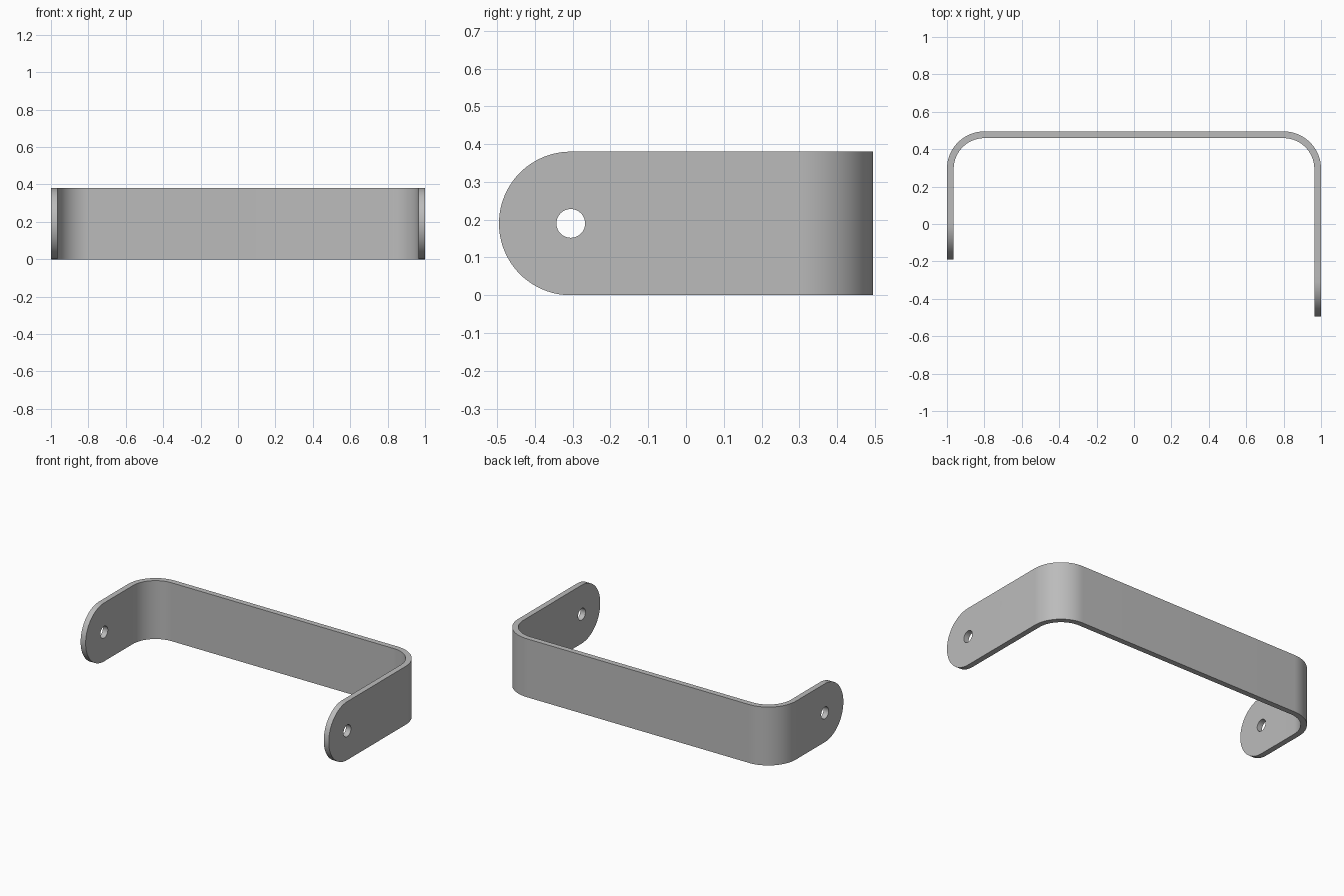
import bpy, bmesh
from math import sin, cos, pi, radians
from mathutils import Vector

if "Cube" in bpy.data.objects:
    bpy.data.objects.remove(bpy.data.objects["Cube"])

HALF_X, BACK_Y = 1.0, 0.495      # outer limits of the bent strip
THICK, BEND = 0.036, 0.2         # sheet thickness, outer bend radius
R = 0.19                         # half the strip height = end radius
HOLE_R = 0.038
LEFT_EYE, RIGHT_EYE = -0.305, 0.0  # y of the rounded-end centres
STEPS = 24

steel = bpy.data.materials.new("grey_steel")
steel.use_nodes = True
grey = (0.5, 0.5, 0.5, 1)
steel.diffuse_color = grey
steel.node_tree.nodes["Principled BSDF"].inputs["Base Color"].default_value = grey


def half_path(side, eye_y):
    """Stations (outer point, outward normal, half height) from tip to back."""
    normal = Vector((side, 0, 0))
    stations = []
    for i in range(STEPS + 1):               # rounded tip
        a = pi / 2 * i / STEPS
        stations.append((Vector((side * HALF_X, eye_y - R * cos(a), R)), normal, R * sin(a)))
    centre = Vector((side * (HALF_X - BEND), BACK_Y - BEND, R))
    for i in range(STEPS + 1):               # corner bend
        a = pi / 2 * i / STEPS
        n = Vector((side * cos(a), sin(a), 0))
        stations.append((centre + n * BEND, n, R))
    return stations


# Bent strip with rounded ends
path = half_path(1, LEFT_EYE) + half_path(-1, RIGHT_EYE)[::-1]
bm = bmesh.new()
rings = []
for p, n, h in path:
    up = Vector((0, 0, h))
    inner = p - n * THICK
    rings.append([bm.verts.new(v) for v in (p - up, p + up, inner + up, inner - up)])
for a, b in zip(rings, rings[1:]):
    for k in range(4):
        m = (k + 1) % 4
        bm.faces.new((a[k], a[m], b[m], b[k]))
bmesh.ops.remove_doubles(bm, verts=bm.verts, dist=1e-5)
bmesh.ops.recalc_face_normals(bm, faces=bm.faces)
mesh = bpy.data.meshes.new("bracket_strip")
bm.to_mesh(mesh)
bm.free()
mesh.materials.append(steel)
strip = bpy.data.objects.new("bracket_strip", mesh)
bpy.context.collection.objects.link(strip)

# Bolt holes through both arms
for side, eye_y in ((1, LEFT_EYE), (-1, RIGHT_EYE)):
    bpy.ops.mesh.primitive_cylinder_add(
        vertices=48, radius=HOLE_R, depth=0.2,
        location=(side * (HALF_X - THICK / 2), eye_y, R), rotation=(0, pi / 2, 0))
    cutter = bpy.context.object
    cutter.name = "hole_cutter"
    cutter.hide_render = True
    cutter.data.materials.append(steel)
    mod = strip.modifiers.new("bolt_hole", 'BOOLEAN')
    mod.operation, mod.solver, mod.object = 'DIFFERENCE', 'EXACT', cutter
    bpy.ops.object.select_all(action='DESELECT')
    strip.select_set(True)
    bpy.context.view_layer.objects.active = strip
    bpy.ops.object.modifier_apply(modifier=mod.name)
    bpy.data.objects.remove(cutter)

bpy.ops.object.shade_smooth_by_angle(angle=radians(30))
